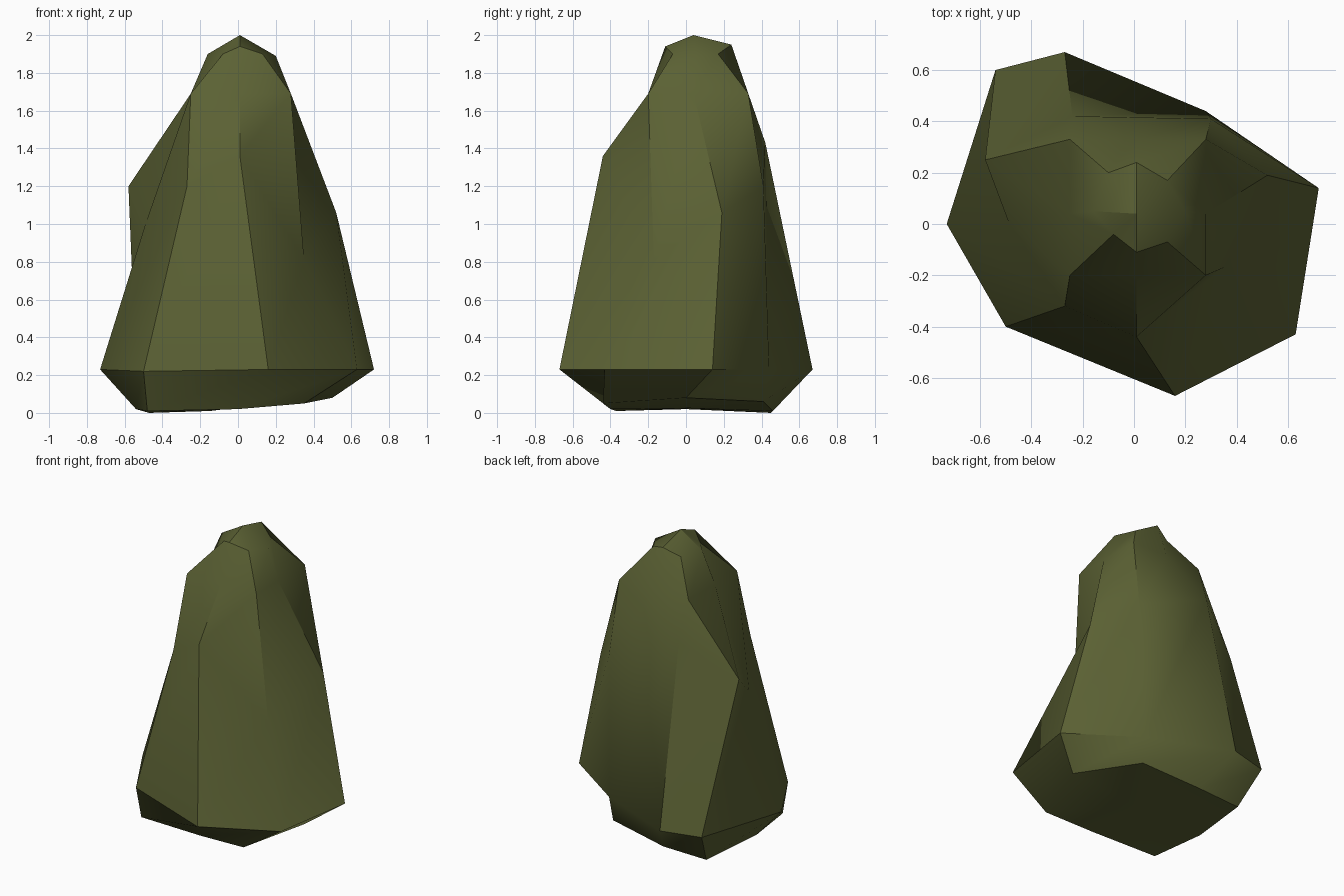
import bpy, bmesh, math

if "Cube" in bpy.data.objects:
    bpy.data.objects.remove(bpy.data.objects["Cube"])

# Single moss-green colour
mat = bpy.data.materials.new("moss green")
mat.diffuse_color = (0.105, 0.120, 0.034, 1)
mat.use_nodes = True
mat.node_tree.nodes["Principled BSDF"].inputs["Base Color"].default_value = mat.diffuse_color

# Eight-sided rings, bottom to top, ordered:
# front-left, front, front-right, right, back-right, back, back-left, left
rings = [
    # underside
    [(-.48, -.37, .01), (0, -.40, .02), (.35, -.44, .05), (.50, 0, .08),
     (.27, .41, .06), (-.15, .46, .01), (-.47, .45, .0), (-.54, 0, .02)],
    # widest ring near the ground
    [(-.50, -.40, .22), (.16, -.67, .23), (.63, -.43, .23), (.72, .14, .23),
     (.28, .44, .23), (-.27, .67, .23), (-.54, .60, .23), (-.73, 0, .23)],
    # uneven waist
    [(-.27, -.32, 1.2), (.01, -.44, 1.36), (.35, -.17, .81), (.52, .19, 1.06),
     (.30, .41, 1.2), (-.24, .42, 1.43), (-.58, .25, 1.2), (-.49, .01, 1.0)],
    # shoulder
    [(-.25, -.20, 1.69), (.01, -.20, 1.69), (.28, -.20, 1.69), (.28, .04, 1.69),
     (.28, .33, 1.69), (.01, .33, 1.69), (-.25, .33, 1.69), (-.25, .04, 1.69)],
    # rim of the cap
    [(-.08, -.04, 1.90), (.01, -.11, 1.94), (.13, -.07, 1.90), (.20, .05, 1.89),
     (.13, .17, 1.90), (.01, .24, 1.95), (-.10, .20, 1.90), (-.16, .05, 1.90)],
]

# Loft the rings into a standing stone
bm = bmesh.new()
loops = [[bm.verts.new(p) for p in ring] for ring in rings]
for low, high in zip(loops, loops[1:]):
    for i in range(8):
        j = (i + 1) % 8
        bm.faces.new((low[i], low[j], high[j], high[i]))

# Close the underside and the peak
for loop, centre in ((loops[0], (-.05, .02, .025)), (loops[-1], (.01, .04, 2))):
    c = bm.verts.new(centre)
    for i in range(8):
        bm.faces.new((loop[i], loop[(i + 1) % 8], c))
bmesh.ops.recalc_face_normals(bm, faces=bm.faces)

mesh = bpy.data.meshes.new("standing_rock")
bm.to_mesh(mesh)
bm.free()
mesh.materials.append(mat)
rock = bpy.data.objects.new("standing_rock", mesh)
bpy.context.collection.objects.link(rock)

# Soft shading with sharp ridges
bpy.context.view_layer.objects.active = rock
rock.select_set(True)
bpy.ops.object.shade_smooth_by_angle(angle=math.radians(35))
